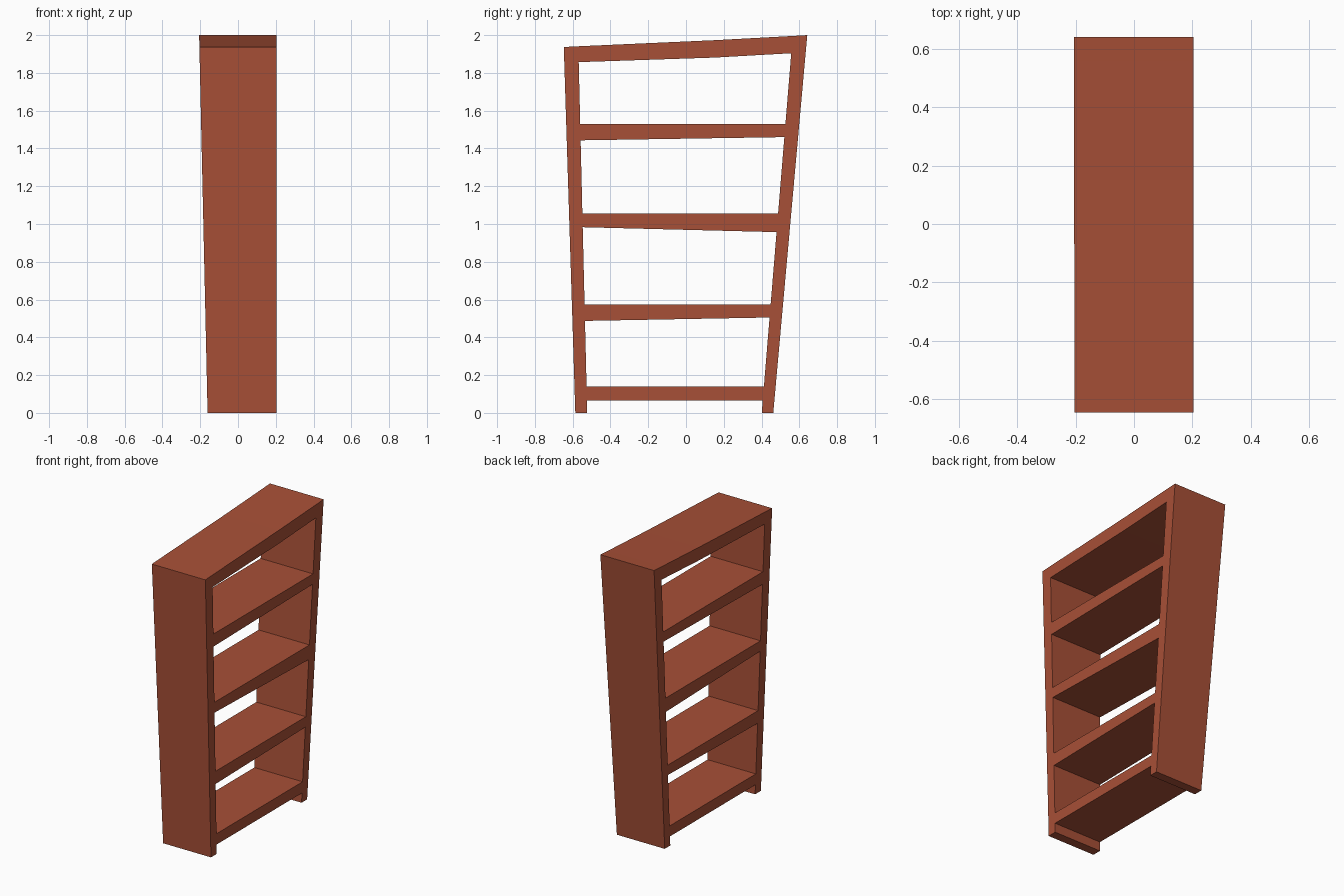
import bpy, bmesh

if "Cube" in bpy.data.objects:
    bpy.data.objects.remove(bpy.data.objects["Cube"])

# heights of shelf undersides / tops along each upright (crooked shelves)
LEFT_Z = [0, .065, .14, .487, .575, .983, 1.055, 1.443, 1.53, 1.857]
RIGHT_Z = [0, .065, .14, .505, .575, .957, 1.055, 1.46, 1.53, 1.904]


def left_outer(z): return -.586 - .0315 * z
def left_inner(z): return -.523 - .0242 * z
def right_outer(z): return .462 + .09 * z
def right_inner(z): return .401 + .082 * z


bm = bmesh.new()


def column(fn, levels, top):
    pts = [(fn(z), z) for z in levels] + [top]
    return [bm.verts.new((.204, y, z)) for y, z in pts]


# splayed uprights
lo = column(left_outer, LEFT_Z, (-.647, 1.937))
li = column(left_inner, LEFT_Z, (-.568, 1.941))
ri = column(right_inner, RIGHT_Z, (.557, 1.995))
ro = column(right_outer, RIGHT_Z, (.642, 2.0))
for i in range(len(LEFT_Z)):
    bm.faces.new((lo[i], li[i], li[i + 1], lo[i + 1]))
    bm.faces.new((ri[i], ro[i], ro[i + 1], ri[i + 1]))

# shelves
for i in (1, 3, 5, 7):
    bm.faces.new((li[i], ri[i], ri[i + 1], li[i + 1]))

# bent top board
low = bm.verts.new((.204, .15, 1.881))
high = bm.verts.new((.204, .15, 1.973))
bm.faces.new((li[9], low, high, li[10]))
bm.faces.new((low, ri[9], ri[10], high))

# opposite side leans outward, walls close the depth
faces, rim = bm.faces[:], [e for e in bm.edges if e.is_boundary]
twin = {v: bm.verts.new((-.161 - .0224 * v.co.z, v.co.y, v.co.z)) for v in bm.verts[:]}
for f in faces:
    bm.faces.new([twin[v] for v in reversed(f.verts)])
for e in rim:
    a, b = e.verts
    bm.faces.new((a, b, twin[b], twin[a]))
bmesh.ops.recalc_face_normals(bm, faces=bm.faces[:])

mesh = bpy.data.meshes.new("bookshelf")
bm.to_mesh(mesh)
bm.free()
shelf = bpy.data.objects.new("bookshelf", mesh)
bpy.context.collection.objects.link(shelf)

wood = bpy.data.materials.new("red_wood")
wood.diffuse_color = (.39, .08, .038, 1)
wood.use_nodes = True
wood.node_tree.nodes["Principled BSDF"].inputs["Base Color"].default_value = wood.diffuse_color
mesh.materials.append(wood)
